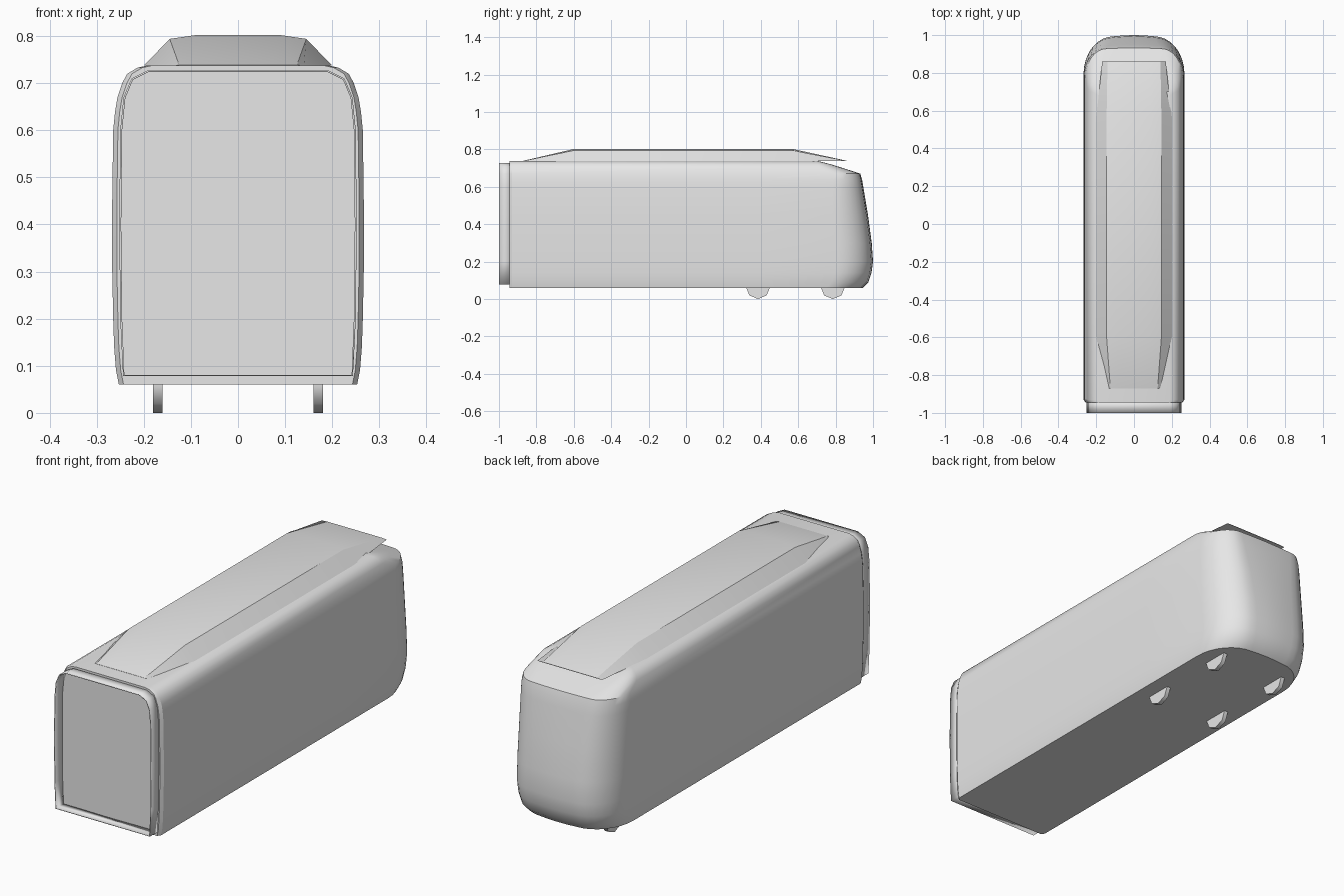
import bpy, bmesh, math

if "Cube" in bpy.data.objects:
    bpy.data.objects.remove(bpy.data.objects["Cube"], do_unlink=True)

grey = bpy.data.materials.new("plain_grey")
grey.use_nodes = True
GREY = (0.8, 0.8, 0.8, 1)
grey.diffuse_color = GREY
grey.node_tree.nodes["Principled BSDF"].inputs["Base Color"].default_value = GREY


def loft(name, rings, cap=True, angle=32):
    """Skin a list of closed point rings and smooth the gentle edges."""
    bm = bmesh.new()
    loops = [[bm.verts.new(p) for p in ring] for ring in rings]
    for a, b in zip(loops, loops[1:]):
        for i in range(len(a)):
            j = (i + 1) % len(a)
            bm.faces.new((a[i], a[j], b[j], b[i]))
    if cap:
        bm.faces.new(loops[0])
        bm.faces.new(loops[-1])
    bmesh.ops.remove_doubles(bm, verts=bm.verts, dist=0.0001)
    bmesh.ops.recalc_face_normals(bm, faces=bm.faces)
    mesh = bpy.data.meshes.new(name)
    bm.to_mesh(mesh)
    bm.free()
    obj = bpy.data.objects.new(name, mesh)
    bpy.context.collection.objects.link(obj)
    mesh.materials.append(grey)
    bpy.ops.object.select_all(action='DESELECT')
    obj.select_set(True)
    bpy.context.view_layer.objects.active = obj
    bpy.ops.object.shade_smooth_by_angle(angle=math.radians(angle))
    return obj


def plan_ring(z, w, nose, rx, ry, bow):
    """Plan outline of the car at one height, with a rounded nose."""
    half = [(w - 0.01, -0.945), (w, -0.93), (w, 0.4)]
    steps = 8
    for i in range(steps + 1):
        t = math.pi / 2 * i / steps
        half.append((w - rx + rx * math.cos(t), nose - bow - ry + ry * math.sin(t)))
    half.append(((w - rx) * 0.5, nose - bow * 0.25))
    full = half + [(0, nose)] + [(-x, y) for x, y in reversed(half)]
    return [(x, y, z) for x, y in full]


# Car body: height, half width, nose reach, corner size, nose bow
levels = [
    (0.06, 0.253, 0.945, 0.16, 0.19, 0.006),
    (0.09, 0.259, 0.975, 0.16, 0.19, 0.006),
    (0.14, 0.263, 0.992, 0.16, 0.19, 0.006),
    (0.20, 0.265, 1.000, 0.16, 0.19, 0.006),
    (0.30, 0.267, 0.993, 0.16, 0.19, 0.006),
    (0.45, 0.267, 0.973, 0.15, 0.18, 0.006),
    (0.60, 0.265, 0.948, 0.13, 0.16, 0.005),
    (0.64, 0.261, 0.941, 0.12, 0.15, 0.005),
    (0.67, 0.256, 0.932, 0.11, 0.15, 0.004),
    (0.70, 0.246, 0.840, 0.07, 0.12, 0.003),
    (0.72, 0.235, 0.775, 0.05, 0.07, 0.002),
    (0.733, 0.213, 0.725, 0.03, 0.03, 0.001),
    (0.738, 0.190, 0.700, 0.02, 0.02, 0.001),
]
loft("car_body", [plan_ring(*lv) for lv in levels])

# Open gangway collar around the flat end
side = [(0.244, 0.078), (0.25, 0.2), (0.252, 0.4), (0.25, 0.6),
        (0.243, 0.67), (0.226, 0.71), (0.19, 0.728)]
section = side + [(-x, z) for x, z in reversed(side)]
collar = loft("gangway_collar",
              [[(x, y, z) for x, z in section] for y in (-1.0, -0.93)], cap=False)
wall = collar.modifiers.new("wall", 'SOLIDIFY')
wall.thickness = 0.004


# Roof pod, tapering to a thin edge at both ends
def pod_ring(y, base, mid, top, rise):
    half = [(base, 0), (mid, 0.057 * rise), (top, 0.065 * rise)]
    pts = half + [(-x, h) for x, h in reversed(half)]
    return [(x, y, 0.737 + h) for x, h in pts]


loft("roof_pod", [
    pod_ring(-0.87, 0.14, 0.125, 0.08, 0.03),
    pod_ring(-0.60, 0.20, 0.145, 0.09, 1),
    pod_ring(0.57, 0.20, 0.145, 0.09, 1),
    pod_ring(0.86, 0.168, 0.14, 0.09, 0.03),
], angle=25)

# Wheels: thin eight-sided discs half sunk in the floor
for sx, side_name in ((-1, "right"), (1, "left")):
    for y, end_name in ((0.385, "inner"), (0.785, "outer")):
        rings = []
        for x in (0.16, 0.18):
            rings.append([(sx * x, y + 0.065 * math.sin(k * math.pi / 4),
                           0.065 - 0.065 * math.cos(k * math.pi / 4)) for k in range(8)])
        loft(f"{end_name}_wheel_{side_name}", rings, angle=50)
